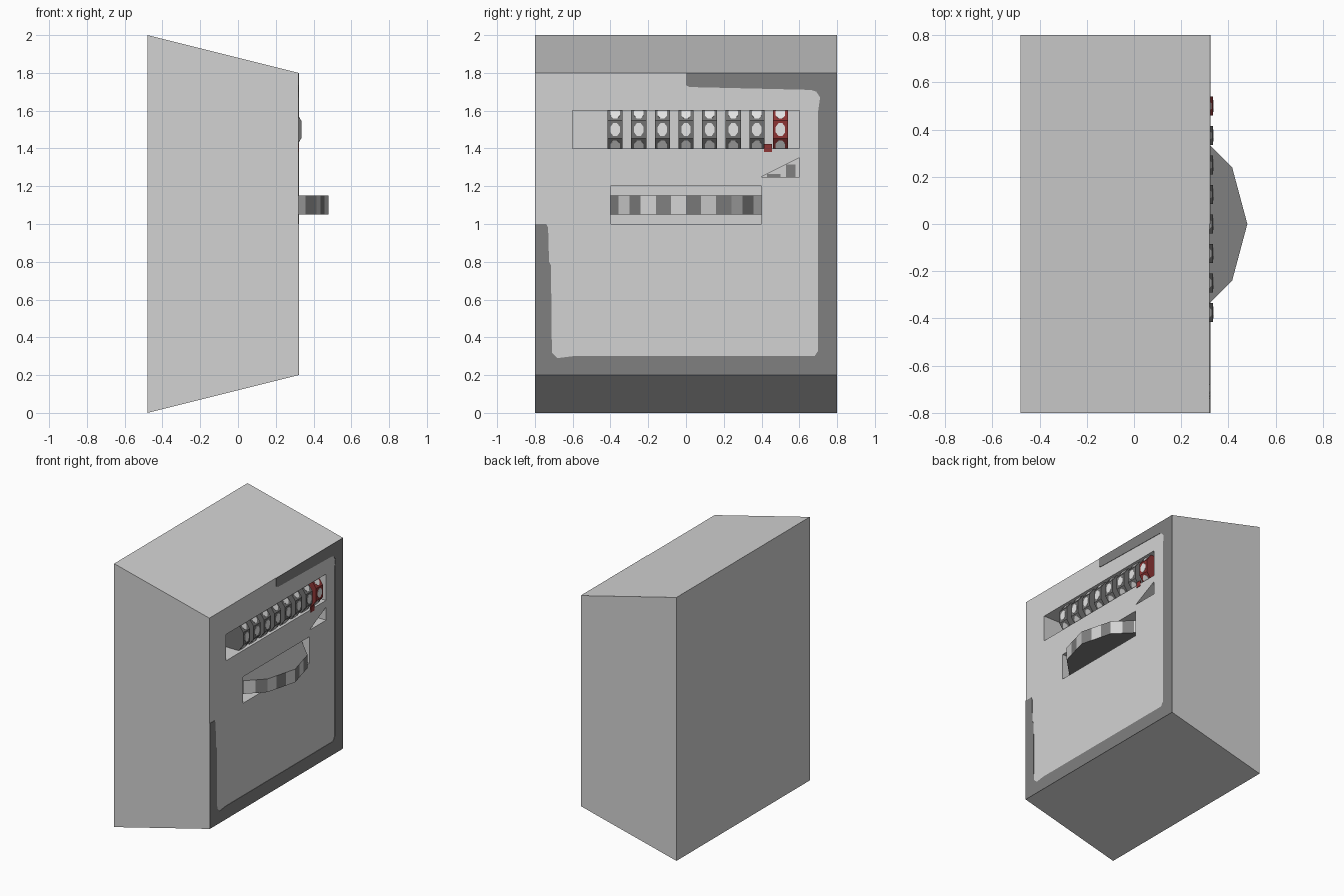
import bpy, bmesh, math
from mathutils import Vector

if "Cube" in bpy.data.objects:
    bpy.data.objects.remove(bpy.data.objects["Cube"])


def material(name, rgb):
    m = bpy.data.materials.new(name)
    m.diffuse_color = (*rgb, 1)
    m.use_nodes = True
    m.node_tree.nodes["Principled BSDF"].inputs["Base Color"].default_value = m.diffuse_color
    return m


LIGHT = material("light grey", (0.65, 0.65, 0.65))
GREY = material("mid grey", (0.216, 0.216, 0.216))
DARK = material("drum grey", (0.17, 0.17, 0.17))
WHITE = material("off white", (0.78, 0.78, 0.78))
RED = material("dark red", (0.27, 0.035, 0.035))


def add_object(name, bm, mats):
    bmesh.ops.recalc_face_normals(bm, faces=bm.faces[:])
    me = bpy.data.meshes.new(name)
    bm.to_mesh(me)
    bm.free()
    ob = bpy.data.objects.new(name, me)
    bpy.context.collection.objects.link(ob)
    for m in mats:
        me.materials.append(m)
    return ob


def extrude(bm, pts, vec, mat=0):
    """Add a closed prism: outline pts swept along vec."""
    vec = Vector(vec)
    a = [bm.verts.new(p) for p in pts]
    b = [bm.verts.new(Vector(p) + vec) for p in pts]
    n = len(pts)
    faces = [bm.faces.new(a[::-1]), bm.faces.new(b)]
    sides = [bm.faces.new((a[i], a[(i + 1) % n], b[(i + 1) % n], b[i])) for i in range(n)]
    for f in faces + sides:
        f.material_index = mat
    return sides


def prism(name, pts, vec, mat):
    bm = bmesh.new()
    extrude(bm, pts, vec)
    return add_object(name, bm, [mat])


def plate(name, yz, x, depth, mat):
    """Outline in the y-z plane, starting at x and swept along x."""
    return prism(name, [(x, y, z) for y, z in yz], (depth, 0, 0), mat)


def rect(y0, y1, z0, z1):
    return [(y0, z0), (y1, z0), (y1, z1), (y0, z1)]


FACE = 0.32    # front panel position in x
BACK = 0.05    # back of the recesses

# housing: tapered case with three recessed openings
housing = prism("housing",
                [(-0.48, -0.8, 0), (FACE, -0.8, 0.2), (FACE, -0.8, 1.8), (-0.48, -0.8, 2)],
                (0, 1.6, 0), LIGHT)
openings = {
    "counter_opening": rect(-0.6, 0.6, 1.4, 1.6),
    "disc_opening": rect(-0.4, 0.4, 1.0, 1.2),
    "corner_opening": [(0.4, 1.25), (0.6, 1.25), (0.6, 1.35)],
}
bpy.context.view_layer.objects.active = housing
for name, outline in openings.items():
    cutter = plate(name, outline, BACK, 0.5, LIGHT)
    cutter.hide_render = True
    mod = housing.modifiers.new(name, 'BOOLEAN')
    mod.operation = 'DIFFERENCE'
    mod.solver = 'EXACT'
    mod.object = cutter
    bpy.ops.object.modifier_apply(modifier=mod.name)
    bpy.data.objects.remove(cutter)

# dark painted border around the front panel
plate("panel_border", [
    (0, 1.8), (0, 1.735), (0.02, 1.725), (0.66, 1.71), (0.69, 1.70), (0.71, 1.67),
    (0.70, 1.6), (0.70, 0.33), (0.68, 0.30), (-0.60, 0.30), (-0.68, 0.29), (-0.71, 0.32),
    (-0.715, 0.78), (-0.725, 0.8), (-0.73, 0.98), (-0.74, 1.0), (-0.8, 1.0),
    (-0.8, 0.2), (0.8, 0.2), (0.8, 1.8)], FACE, 0.003, GREY)

# twelve-sided disc with a striped rim
R, SPLIT = 0.48, 3
corners = [Vector((R * math.cos(math.radians(30 * i)), R * math.sin(math.radians(30 * i)), 1.05))
           for i in range(13)]
rim = [corners[i].lerp(corners[i + 1], k / SPLIT) for i in range(12) for k in range(SPLIT)]
bm = bmesh.new()
for i, f in enumerate(extrude(bm, rim, (0, 0, 0.1))):
    f.material_index = i % 2
add_object("striped_disc", bm, [GREY, LIGHT])

# row of ten-sided counter drums, each facet with a pale mark; the last is red
DX, DZ, APO = 0.19, 1.5, 0.145
RAD = APO / math.cos(math.pi / 10)
for i in range(8):
    y = -0.375 + 0.125 * i
    bm = bmesh.new()
    ring = []
    for k in range(10):
        a = math.radians(36 * k + 18)
        ring.append((DX + RAD * math.cos(a), y - 0.04, DZ + RAD * math.sin(a)))
    extrude(bm, ring, (0, 0.08, 0), 0)
    for k in range(10):
        a = math.radians(36 * k)
        out = Vector((math.cos(a), 0, math.sin(a)))
        up = Vector((-math.sin(a), 0, math.cos(a)))
        centre = Vector((DX, y, DZ)) + out * (APO - 0.001)
        mark = []
        for j in range(8):
            t = math.radians(45 * j + 22.5)
            mark.append(centre + Vector((0, 0.027 * math.cos(t), 0)) + up * 0.037 * math.sin(t))
        extrude(bm, mark, out * 0.003, 1)
    add_object(f"counter_drum_{i + 1}", bm, [RED if i == 7 else DARK, WHITE])

# red marker on the lower edge of the counter opening
plate("red_marker", rect(0.412, 0.455, 1.38, 1.423), FACE - 0.003, 0.006, RED)

# dark stripes at the back of the small corner opening
for i, (y0, y1) in enumerate([(0.43, 0.50), (0.53, 0.58)]):
    plate(f"corner_stripe_{i + 1}", rect(y0, y1, 1.25, 1.25 + (y0 - 0.4) / 2), BACK, 0.005, GREY)
